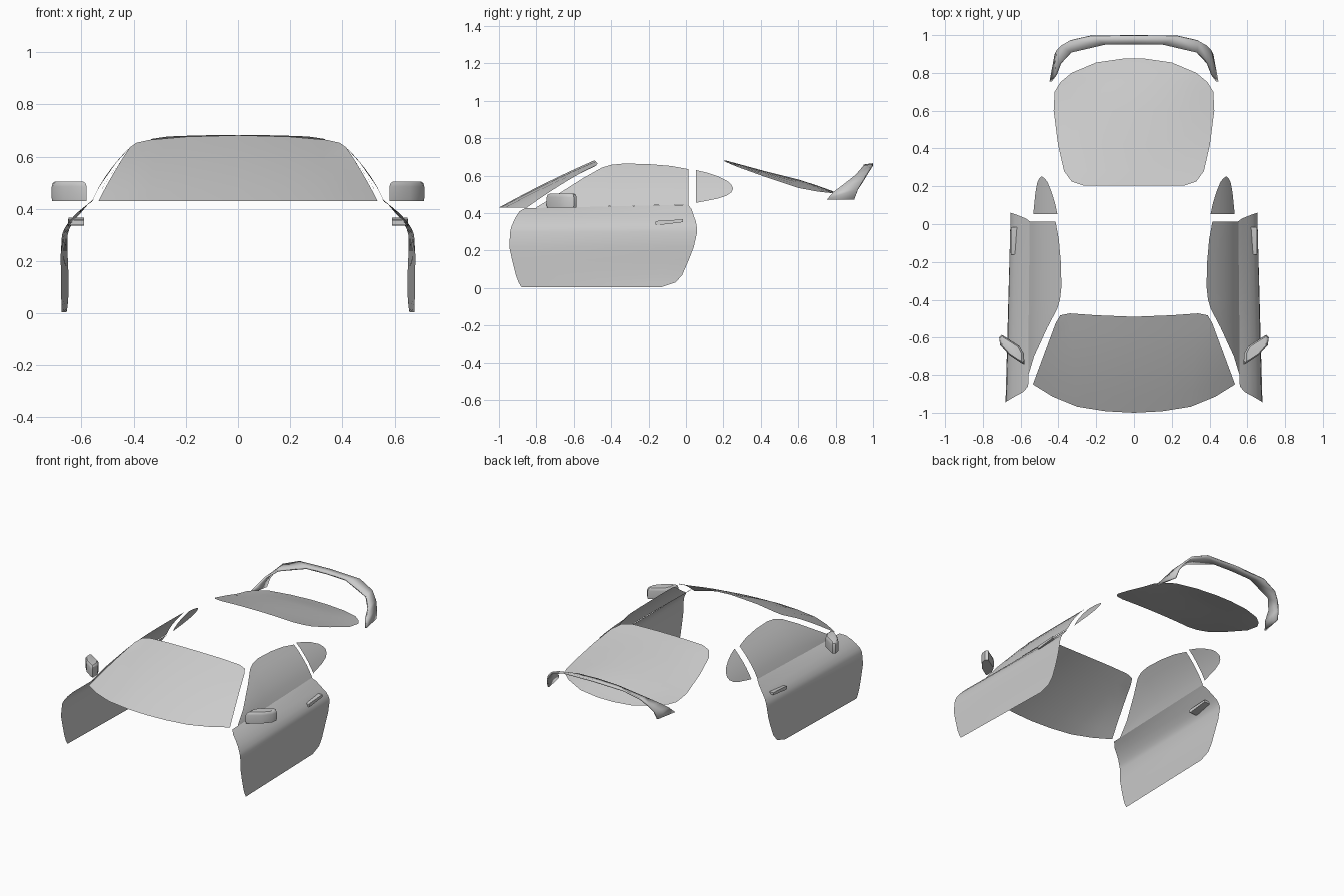
import bpy, bmesh
from mathutils import Vector

grey = bpy.data.materials.new("light_grey")
grey.diffuse_color = (0.6, 0.6, 0.6, 1)


def finish(name, bm, closed=False):
    """Orient the faces outward, make the object and shade it smooth."""
    bm.normal_update()
    if closed:
        bmesh.ops.recalc_face_normals(bm, faces=bm.faces[:])
    else:
        d = sum(f.normal.dot(f.calc_center_median() - Vector((0, 0, 0.1))) * f.calc_area() for f in bm.faces)
        if d < 0:
            bmesh.ops.reverse_faces(bm, faces=bm.faces[:])
    me = bpy.data.meshes.new(name)
    bm.to_mesh(me)
    bm.free()
    me.materials.append(grey)
    ob = bpy.data.objects.new(name, me)
    bpy.context.collection.objects.link(ob)
    bpy.ops.object.select_all(action='DESELECT')
    ob.select_set(True)
    bpy.context.view_layer.objects.active = ob
    bpy.ops.object.shade_smooth_by_angle(angle=0.6)
    return ob


def sheet(name, rows, s=1):
    """Skin a grid of points; s = -1 mirrors it in x."""
    bm = bmesh.new()
    g = [[bm.verts.new((s * x, y, z)) for x, y, z in r] for r in rows]
    for a, b in zip(g, g[1:]):
        for i in range(len(a) - 1):
            bm.faces.new((a[i], a[i + 1], b[i + 1], b[i]))
    return finish(name, bm)


def rings(name, loops, s=1):
    """Closed solid through stacked loops."""
    bm = bmesh.new()
    g = [[bm.verts.new((s * x, y, z)) for x, y, z in r] for r in loops]
    n = len(g[0])
    for a, b in zip(g, g[1:]):
        for i in range(n):
            bm.faces.new((a[i], a[(i + 1) % n], b[(i + 1) % n], b[i]))
    bm.faces.new(g[0])
    bm.faces.new(g[-1])
    return finish(name, bm, True)


def both_ways(half):
    return [(-x, y, z) for x, y, z in reversed(half) if x > 0] + half


def lerp(a, b, t):
    return a + (b - a) * t


def glass_x(z, inset=0.0):
    t = (z - 0.43) / 0.235
    return 0.559 - 0.175 * t + 0.08 * t * (1 - t) - inset


def side_glass(name, cols, inset, s):
    rows = []
    for y, z0, z1 in cols:
        zs = [lerp(z0, z1, k / 5) for k in range(6)]
        rows.append([(glass_x(z, inset), y, z) for z in zs])
    sheet(name, rows, s)


# door rows: z, front y, back y, front x, back x
door = [(0.005, -0.88, -0.13, 0.676, 0.657), (0.03, -0.895, -0.055, 0.677, 0.653),
        (0.07, -0.91, -0.02, 0.678, 0.650), (0.15, -0.93, 0.015, 0.679, 0.650),
        (0.22, -0.945, 0.042, 0.680, 0.653), (0.30, -0.94, 0.06, 0.675, 0.653),
        (0.325, -0.935, 0.058, 0.665, 0.646), (0.355, -0.922, 0.053, 0.645, 0.630),
        (0.385, -0.907, 0.042, 0.617, 0.602), (0.41, -0.89, 0.03, 0.586, 0.572),
        (0.427, -0.86, 0.012, 0.56, 0.548)]
window = [(-0.80, 0.427, 0.431), (-0.70, 0.43, 0.492), (-0.55, 0.433, 0.587), (-0.45, 0.435, 0.643),
          (-0.40, 0.437, 0.658), (-0.33, 0.438, 0.665), (-0.20, 0.441, 0.662), (-0.08, 0.444, 0.652),
          (0.014, 0.446, 0.635)]
quarter = [(0.053, 0.455, 0.63), (0.11, 0.466, 0.617), (0.17, 0.478, 0.597),
           (0.22, 0.495, 0.573), (0.243, 0.512, 0.552), (0.251, 0.528, 0.534)]
mirror = [(0.58, -0.745), (0.60, -0.735), (0.66, -0.695), (0.708, -0.64),
          (0.714, -0.60), (0.70, -0.585), (0.605, -0.645), (0.582, -0.69)]

for side, s in (("right", 1), ("left", -1)):
    # door panel
    rows = []
    for z, y0, y1, xf, xb in door:
        lift = 0.018 * max(0, (z - 0.385) / 0.042)
        rows.append([(lerp(xf, xb, k / 8), lerp(y0, y1, k / 8), z + lift * k / 8) for k in range(9)])
    sheet(side + "_door", rows, s)
    # side glass
    side_glass(side + "_door_window", window, 0, s)
    side_glass(side + "_quarter_window", quarter, 0.015, s)
    # wing mirror
    loops = []
    for z, k in ((0.43, 0.98), (0.44, 1), (0.485, 1), (0.498, 0.94), (0.505, 0.8)):
        loops.append([(0.655 + (x - 0.655) * k, -0.655 + (y + 0.655) * k, z) for x, y in mirror])
    rings(side + "_mirror", loops, s)
    # door handle
    rings(side + "_door_handle", [
        [(0.59, y, z), (0.652, y, z), (0.65, y, z + h), (0.59, y, z + h)]
        for y, z, h in ((-0.162, 0.338, 0.018), (-0.15, 0.336, 0.023), (-0.016, 0.352, 0.015))], s)

# windscreen
low = both_ways([(0, -1, 0.43), (0.15, -0.992, 0.43), (0.30, -0.968, 0.43), (0.43, -0.915, 0.43), (0.535, -0.85, 0.43)])
top = both_ways([(0, -0.49, 0.682), (0.2, -0.482, 0.676), (0.34, -0.472, 0.664), (0.39, -0.482, 0.653), (0.415, -0.525, 0.635)])
rows = []
for k in range(7):
    t = k / 6
    rows.append([(lerp(a[0], b[0], t), lerp(a[1], b[1], t), lerp(a[2], b[2], t) + 0.03 * t * (1 - t))
                 for a, b in zip(low, top)])
sheet("windscreen", rows)

# rear window rows: y, half width, centre height, drop at the sides
rear = [(0.205, 0.27, 0.683, 0.006), (0.225, 0.33, 0.678, 0.010), (0.28, 0.37, 0.663, 0.018),
        (0.42, 0.402, 0.625, 0.03), (0.60, 0.425, 0.58, 0.045), (0.70, 0.42, 0.548, 0.032),
        (0.75, 0.39, 0.53, 0.02), (0.80, 0.33, 0.512, 0.006), (0.855, 0.20, 0.493, 0.002),
        (0.875, 0.06, 0.487, 0)]
sheet("rear_window", [[(w * u / 5, y, z - d * (u / 5) ** 2) for u in range(-5, 6)] for y, w, z, d in rear])

# rear spoiler: lip that bends down into side blades
back = both_ways([(0, 0.998, 0.667), (0.23, 0.994, 0.661), (0.34, 0.970, 0.622), (0.385, 0.945, 0.575),
                  (0.41, 0.92, 0.53), (0.42, 0.90, 0.475)])
front = both_ways([(0, 0.95, 0.66), (0.15, 0.95, 0.655), (0.335, 0.907, 0.605), (0.395, 0.85, 0.56),
                   (0.42, 0.79, 0.515), (0.447, 0.755, 0.475)])
spoiler = sheet("rear_spoiler", [back, front])
m = spoiler.modifiers.new("thickness", 'SOLIDIFY')
m.thickness = 0.012
m.offset = -1
